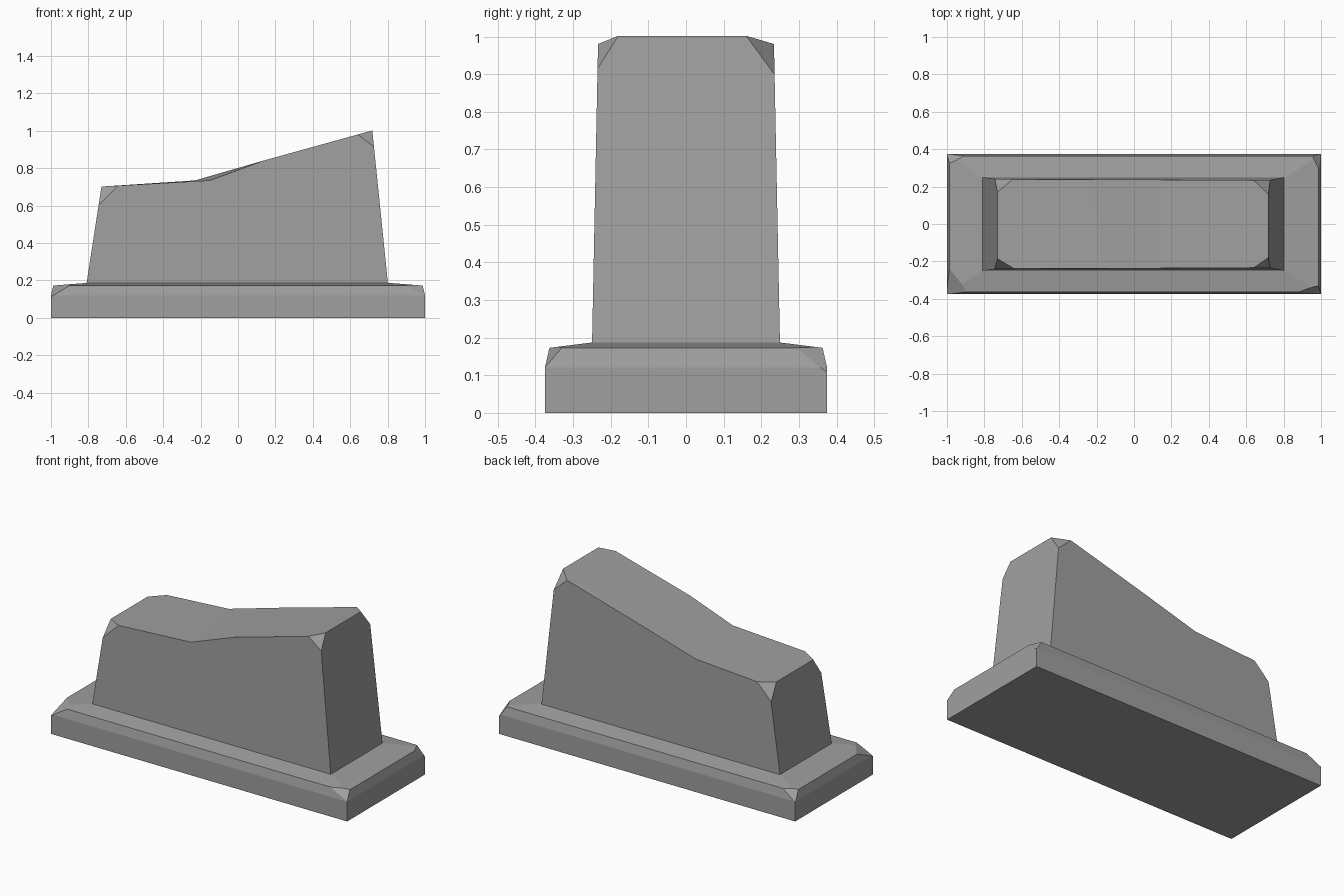
import bpy, bmesh
from mathutils import Vector

if "Cube" in bpy.data.objects:
    bpy.data.objects.remove(bpy.data.objects["Cube"])

stone = bpy.data.materials.new("grey stone")
stone.diffuse_color = (0.35, 0.35, 0.35, 1)
stone.use_nodes = True
stone.node_tree.nodes["Principled BSDF"].inputs["Base Color"].default_value = stone.diffuse_color


def loft(rings):
    """Closed solid skinned through rings of equal point count."""
    bm = bmesh.new()
    vs = [[bm.verts.new(p) for p in r] for r in rings]
    n = len(vs[0])
    for a, b in zip(vs, vs[1:]):
        for i in range(n):
            j = (i + 1) % n
            bm.faces.new((a[i], a[j], b[j], b[i]))
    bm.faces.new(vs[0][::-1])
    bm.faces.new(vs[-1])
    return bm


def chip(bm, p, q, r, centre):
    """Slice off the corner beyond the plane through p, q, r and cap it."""
    p, q, r = Vector(p), Vector(q), Vector(r)
    no = (q - p).cross(r - p).normalized()
    if no.dot(Vector(centre) - p) > 0:
        no = -no
    res = bmesh.ops.bisect_plane(bm, geom=bm.verts[:] + bm.edges[:] + bm.faces[:],
                                 plane_co=p, plane_no=no, clear_outer=True)
    edges = [e for e in res["geom_cut"] if isinstance(e, bmesh.types.BMEdge)]
    bmesh.ops.holes_fill(bm, edges=edges, sides=0)


def finish(bm, name):
    bmesh.ops.recalc_face_normals(bm, faces=bm.faces[:])
    me = bpy.data.meshes.new(name)
    bm.to_mesh(me)
    bm.free()
    me.materials.append(stone)
    bpy.context.collection.objects.link(bpy.data.objects.new(name, me))


# Base slab: worn upper edge, top rising gently towards the block
def rect(x, y, z):
    return [(-x, -y, z), (x, -y, z), (x, y, z), (-x, y, z)]


slab = loft([rect(1, .375, 0), rect(1, .375, .12), rect(.987, .363, .173), rect(.81, .25, .187)])
for corner in (
    [(-.987, -.24, .173), (-.90, -.363, .173), (-.998, -.373, .115)],
    [(-.987, .325, .173), (-.91, .363, .173), (-.998, .373, .12)],
    [(.987, -.33, .173), (.88, -.363, .173), (.998, -.372, .125)],
    [(.987, .295, .173), (.955, .363, .173), (.998, .37, .115)],
):
    chip(slab, *corner, (0, 0, .05))
finish(slab, "base_slab")


# Upper block: side profile with a dip, tapering upwards; crease differs front/back
def side(sign, crease):
    prof = [(-.812, .17), (.803, .17), (.718, 1.002), (.14, .842), (crease, .735), (-.73, .702)]
    return [(x, sign * (.25 - .012 * (z - .17) / .6), z) for x, z in prof]


block = loft([side(-1, -.15), side(1, -.23)])
for corner in (
    [(-.64, -.239, .707), (-.73, -.185, .702), (-.745, -.241, .605)],
    [(-.65, .239, .706), (-.73, .17, .702), (-.745, .241, .61)],
    [(.64, -.234, .98), (.718, -.18, 1.002), (.727, -.235, .915)],
    [(.64, .234, .98), (.718, .16, 1.002), (.728, .235, .90)],
):
    chip(block, *corner, (0, 0, .4))
finish(block, "upper_block")
